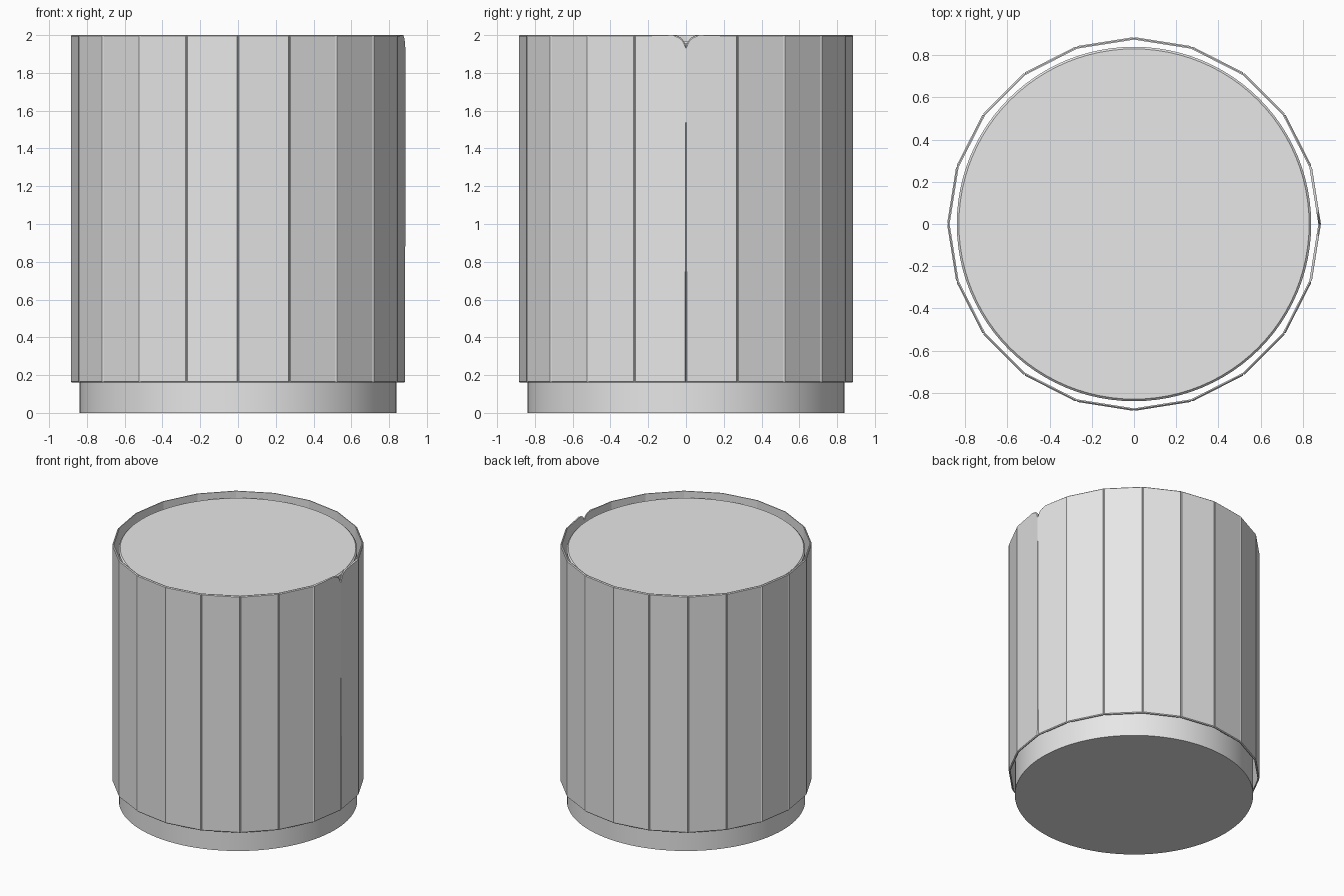
import bpy, bmesh
from math import sin, cos, pi

SIDES = 20
RADIUS = 0.886
BOTTOM, TOP = 0.16, 2.0
THICKNESS = 0.012
CHAMFER = 0.006
NOTCH = 0.07

cube = bpy.data.objects.get("Cube")
if cube:
    bpy.data.objects.remove(cube, do_unlink=True)

grey = bpy.data.materials.new("light_grey")
grey.use_nodes = True
colour = (0.8, 0.8, 0.8, 1)
grey.diffuse_color = colour
grey.node_tree.nodes["Principled BSDF"].inputs["Base Color"].default_value = colour


def make_object(name, bm):
    bmesh.ops.recalc_face_normals(bm, faces=bm.faces)
    mesh = bpy.data.meshes.new(name)
    bm.to_mesh(mesh)
    bm.free()
    mesh.materials.append(grey)
    obj = bpy.data.objects.new(name, mesh)
    bpy.context.collection.objects.link(obj)
    return obj


def panel_outline(half, rounded):
    """Panel outline as (across, height); rounded is -1, 0 or 1 for the softened top corner."""
    points = [(-half, BOTTOM), (half, BOTTOM)]
    for side in (1, -1):
        if side != rounded:
            points.append((side * half, TOP))
            continue
        arc = []
        for k in range(9):
            a = k / 8 * pi / 2
            arc.append((side * (half - NOTCH + NOTCH * cos(a)), TOP - NOTCH + NOTCH * sin(a)))
        points += arc if side == 1 else arc[::-1]
    return points


def add_panel(bm, index, rounded):
    """One flat mitred slab with a chamfered outer edge."""
    step = 2 * pi / SIDES
    angle = (index + 0.5) * step
    apothem = RADIUS * cos(step / 2)
    outline = panel_outline(RADIUS * sin(step / 2), rounded)

    def ring(distance):
        mitre = distance / apothem
        return [bm.verts.new((distance * cos(angle) - u * mitre * sin(angle),
                              distance * sin(angle) + u * mitre * cos(angle), z))
                for u, z in outline]

    outer, inner = ring(apothem), ring(apothem - THICKNESS)
    front = bm.faces.new(outer)
    bm.faces.new(inner[::-1])
    for k in range(len(outer)):
        n = (k + 1) % len(outer)
        bm.faces.new((outer[n], outer[k], inner[k], inner[n]))
    bmesh.ops.bevel(bm, geom=list(front.edges), offset=CHAMFER,
                    segments=1, affect='EDGES')


# Faceted outer shell, with a small notch where the first and last panels meet
bm = bmesh.new()
for i in range(SIDES):
    add_panel(bm, i, {0: -1, SIDES - 1: 1}.get(i, 0))
make_object("faceted_shell", bm)

# Solid round core, chamfered around its top
core_height = 1.965
bpy.ops.mesh.primitive_cylinder_add(vertices=96, radius=0.84, depth=core_height,
                                    location=(0, 0, core_height / 2))
core = bpy.context.object
core.name = "round_core"
core.data.materials.append(grey)
bm = bmesh.new()
bm.from_mesh(core.data)
rim = [e for e in bm.edges if all(v.co.z > 0 for v in e.verts)]
bmesh.ops.bevel(bm, geom=rim, offset=0.01, segments=1, affect='EDGES')
bm.to_mesh(core.data)
bm.free()
bpy.ops.object.shade_smooth_by_angle(angle=pi / 6)
